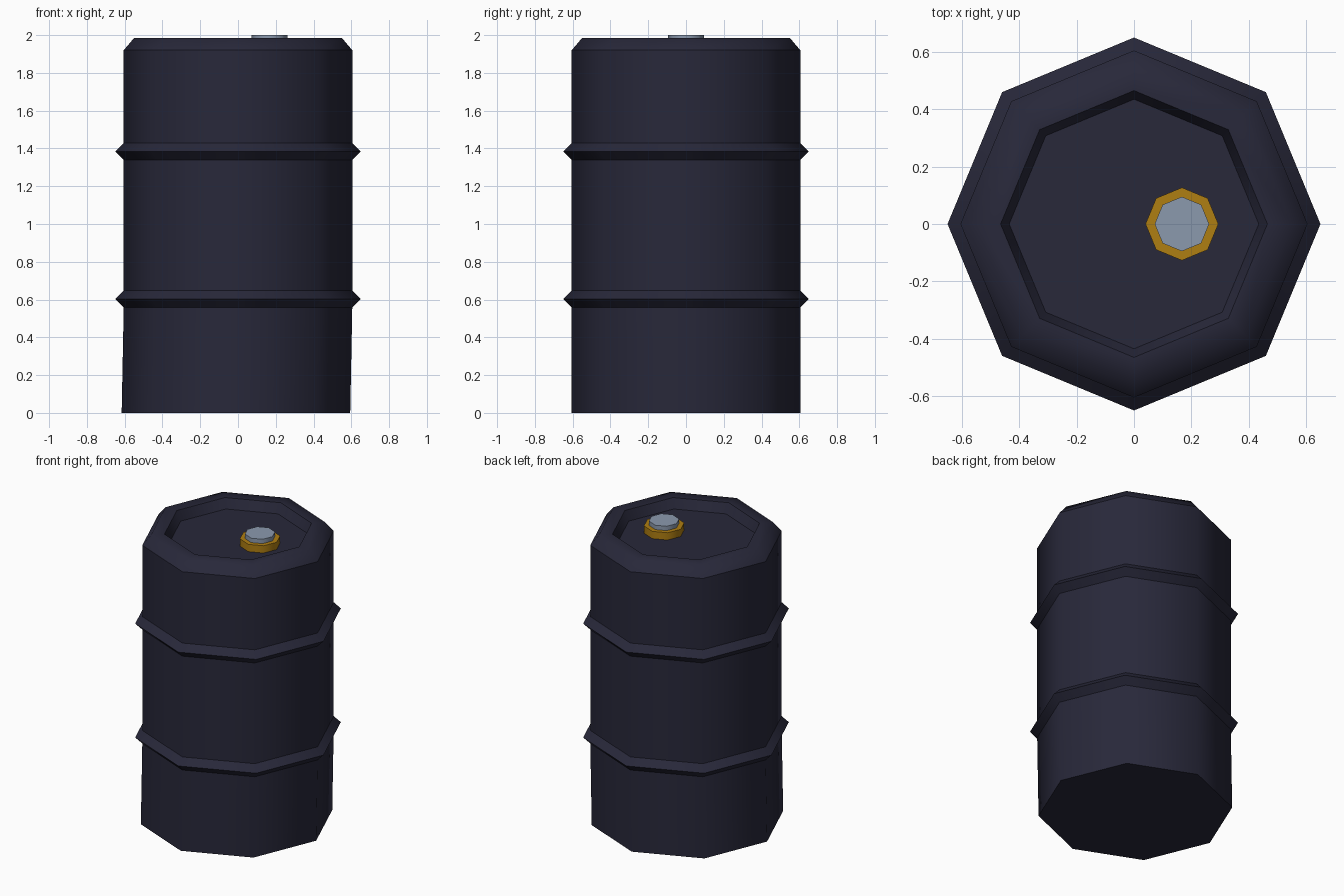
import bpy, bmesh, math

if "Cube" in bpy.data.objects:
    bpy.data.objects.remove(bpy.data.objects["Cube"])

SIDES = 8


def material(name, color):
    m = bpy.data.materials.new(name)
    m.diffuse_color = (*color, 1)
    m.use_nodes = True
    m.node_tree.nodes["Principled BSDF"].inputs["Base Color"].default_value = m.diffuse_color
    return m


def lathe(name, profile, mat, sharp, x=0.0):
    """Octagonal solid from (radius, z) rings; rings listed in sharp keep a hard edge."""
    bm = bmesh.new()
    rings = []
    for r, z in profile:
        rings.append([bm.verts.new((x + r * math.cos(math.tau * i / SIDES),
                                    r * math.sin(math.tau * i / SIDES), z))
                      for i in range(SIDES)])
    for a, b in zip(rings, rings[1:]):
        for i in range(SIDES):
            j = (i + 1) % SIDES
            bm.faces.new((a[i], a[j], b[j], b[i]))
    bm.faces.new(rings[0][::-1])
    bm.faces.new(rings[-1])
    for f in bm.faces:
        f.smooth = True
    for k in sharp:
        for i in range(SIDES):
            bm.edges.get((rings[k][i], rings[k][(i + 1) % SIDES])).smooth = False
    # the bottom ring of the drum leans slightly to the left
    if name == "barrel_body":
        for v in rings[0]:
            v.co.x -= 0.011
    me = bpy.data.meshes.new(name)
    bm.to_mesh(me)
    bm.free()
    me.materials.append(mat)
    ob = bpy.data.objects.new(name, me)
    bpy.context.collection.objects.link(ob)
    return ob


navy = material("dark navy paint", (0.021, 0.021, 0.042))
gold = material("gold", (0.43, 0.21, 0.006))
steel = material("pale steel", (0.26, 0.32, 0.42))

# drum with two raised hoops, chamfered top rim and recessed lid
body = [(0.605, 0.0)]
for z in (0.603, 1.385):
    body += [(0.605, z - 0.045), (0.65, z), (0.605, z + 0.045)]
body += [(0.605, 1.92), (0.55, 1.985), (0.465, 1.985), (0.435, 1.92)]
lathe("barrel_body", body, navy, [0, 1, 2, 3, 4, 5, 6, 7, 9, 10])

# filler opening collar and its plug
lathe("filler_collar", [(0.127, 1.915), (0.127, 1.97)], gold, [0, 1], 0.167)
lathe("filler_plug", [(0.095, 1.96), (0.095, 2.0)], steel, [0, 1], 0.167)
